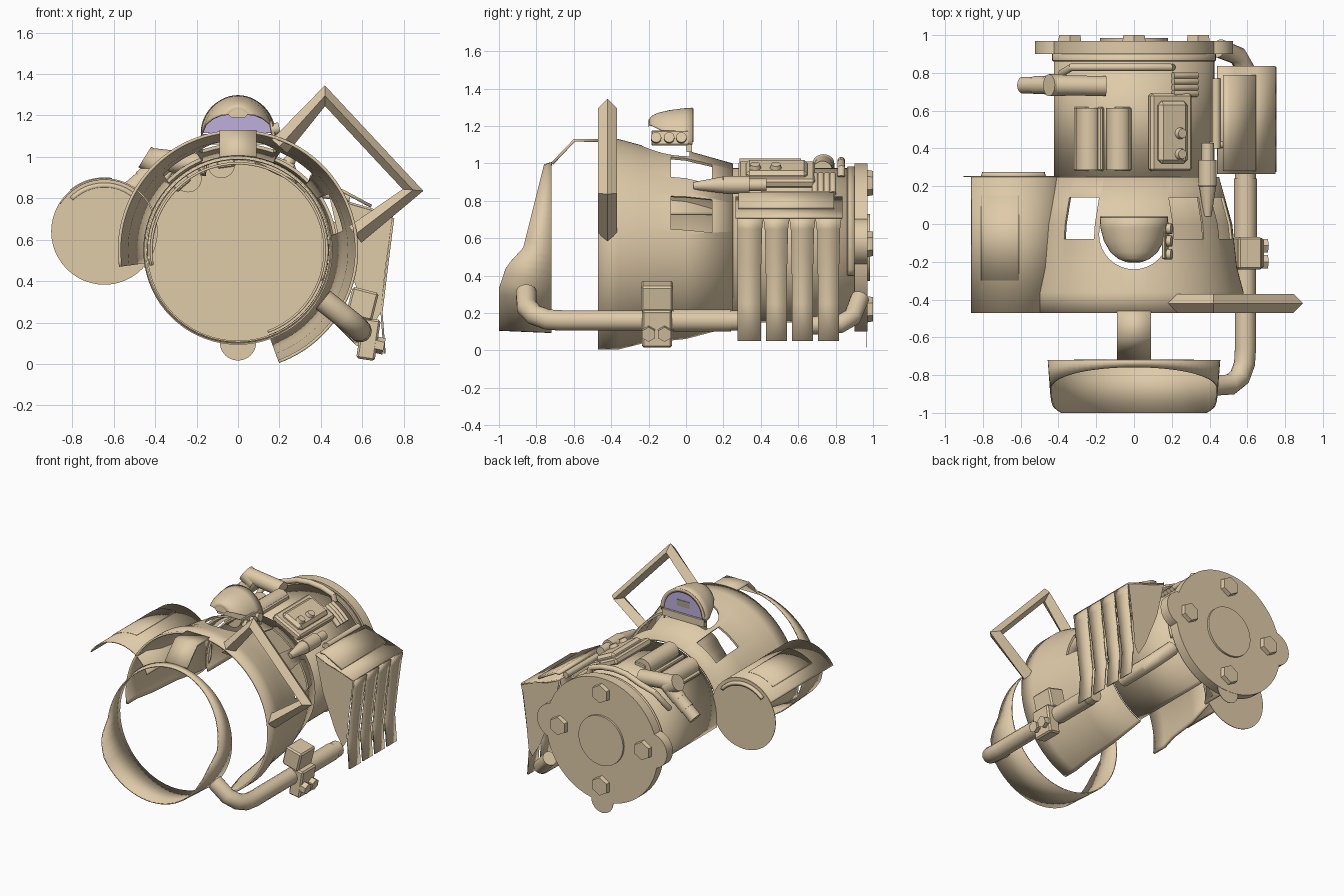
import bpy, bmesh, math
from mathutils import Vector, Matrix

if "Cube" in bpy.data.objects:
    bpy.data.objects.remove(bpy.data.objects["Cube"])

def material(name, rgb):
    m = bpy.data.materials.new(name)
    m.diffuse_color = (*rgb, 1)
    m.use_nodes = True
    m.node_tree.nodes["Principled BSDF"].inputs["Base Color"].default_value = m.diffuse_color
    return m

TAN = material("tan", (0.74, 0.595, 0.395))
PURPLE = material("purple_glass", (0.51, 0.43, 0.72))
OLIVE = material("olive_grey", (0.40, 0.35, 0.27))
CZ = 0.55   # height of the main axis
rad = math.radians

def add(name, bm, mat=TAN):
    me = bpy.data.meshes.new(name)
    bm.to_mesh(me)
    bm.free()
    ob = bpy.data.objects.new(name, me)
    bpy.context.collection.objects.link(ob)
    me.materials.append(mat)
    return ob

def thicken(ob, t):
    m = ob.modifiers.new("thickness", 'SOLIDIFY')
    m.thickness, m.offset = t, -1
    return ob

def revolve(name, prof, a0, a1, n=64, cx=0.0, cz=CZ, t=0.02, shape=None):
    """Partial surface of revolution around a y axis; prof is (y, radius)."""
    bm = bmesh.new()
    full = abs(a1 - a0 - 360) < 0.01
    rows = []
    for i in range(n if full else n + 1):
        a = rad(a0 + (a1 - a0) * i / n)
        row = []
        for y, r in prof:
            p = Vector((cx + r * math.cos(a), y, cz + r * math.sin(a)))
            row.append(bm.verts.new(shape(p) if shape else p))
        rows.append(row)
    for i in range(n):
        A, B = rows[i], rows[(i + 1) % len(rows)]
        for j in range(len(prof) - 1):
            bm.faces.new((A[j], A[j + 1], B[j + 1], B[j]))
    bm.normal_update()
    for f in bm.faces:
        c = f.calc_center_median() - Vector((cx, 0, cz))
        if f.normal.x * c.x + f.normal.z * c.z < 0:
            f.normal_flip()
    ob = add(name, bm)
    return thicken(ob, t) if t else ob

def cyl(name, p0, p1, r, r2=None, n=32, mat=TAN):
    p0, p1 = Vector(p0), Vector(p1)
    d = p1 - p0
    M = Matrix.Translation((p0 + p1) / 2) @ d.to_track_quat('Z', 'Y').to_matrix().to_4x4()
    bm = bmesh.new()
    bmesh.ops.create_cone(bm, cap_ends=True, segments=n, radius1=r,
                          radius2=r if r2 is None else r2, depth=d.length, matrix=M)
    return add(name, bm, mat)

def box(name, size, loc, roty=0.0, bevel=0.0):
    bm = bmesh.new()
    M = Matrix.Translation(loc) @ Matrix.Rotation(roty, 4, 'Y') @ Matrix.Diagonal((*size, 1))
    bmesh.ops.create_cube(bm, size=1, matrix=M)
    if bevel:
        bmesh.ops.bevel(bm, geom=bm.edges[:], offset=bevel, segments=1, affect='EDGES')
    return add(name, bm)

def on_body(a, r, y):
    return Vector((r * math.cos(rad(a)), y, CZ + r * math.sin(rad(a))))

def body_box(name, a, r, y, size, bevel=0.0):
    return box(name, size, on_body(a, r, y), rad(90 - a), bevel)

def tube(name, pts, r, res=5):
    cu = bpy.data.curves.new(name, 'CURVE')
    cu.dimensions, cu.bevel_depth, cu.bevel_resolution, cu.use_fill_caps = '3D', r, res, True
    s = cu.splines.new('POLY')
    s.points.add(len(pts) - 1)
    for p, q in zip(s.points, pts):
        p.co = (*q, 1)
    tmp = bpy.data.objects.new("tmp", cu)
    bpy.context.collection.objects.link(tmp)
    bpy.context.view_layer.update()
    me = bpy.data.meshes.new_from_object(tmp.evaluated_get(bpy.context.evaluated_depsgraph_get()))
    bpy.data.objects.remove(tmp)
    me.materials.clear()
    me.materials.append(TAN)
    ob = bpy.data.objects.new(name, me)
    bpy.context.collection.objects.link(ob)

def sheet(name, rows, t=0.015):
    """Strip through rows of matching points."""
    bm = bmesh.new()
    vs = [[bm.verts.new(p) for p in row] for row in rows]
    for A, B in zip(vs, vs[1:]):
        for j in range(len(A) - 1):
            bm.faces.new((A[j], A[j + 1], B[j + 1], B[j]))
    ob = add(name, bm)
    return thicken(ob, t) if t else ob

def plate(name, pts, mat=TAN):
    bm = bmesh.new()
    bm.faces.new([bm.verts.new(p) for p in pts])
    return add(name, bm, mat)

# Main shell, open at the lower left, with window cut-outs and a half-round hole under the hood
shell = revolve("main_shell", [(-0.47, .58), (-0.36, .58), (-0.23, .545), (0, .52), (0.25, .45)],
                -70, 188, 86, t=0.015)
cutters = [body_box("window_cutter", a, .5, .03, (.19, .22, .3)) for a in (21, 56, 124)]
cutters.append(cyl("hood_hole_cutter", (0, -.055, .9), (0, -.055, 1.3), .185))
for v in cutters[-1].data.vertices:
    v.co.y = min(v.co.y, .02)
for c in cutters:
    c.hide_render = True
    c.display_type = 'WIRE'
    m = shell.modifiers.new("cut", 'BOOLEAN')
    m.operation, m.object, m.solver = 'DIFFERENCE', c, 'EXACT'
sheet("top_strap", [[(x, y, z) for x in (.09, -.09)] for y, z in
                    ((-.46, 1.13), (-.6, 1.13), (-.72, 1.005))])

# Front ring with slanted front edge
def slant(p):
    pts = [(.05, -1), (.33, -1), (.45, -.96), (.55, -.87), (.93, -.775), (1.05, -.745)]
    f = pts[-1][1]
    for (z0, y0), (z1, y1) in zip(pts, pts[1:]):
        if p.z <= z1:
            f = y0 + (y1 - y0) * max(0, p.z - z0) / (z1 - z0)
            break
    return Vector((p.x, -.72 + p.y * (f + .72), p.z))
revolve("front_ring", [(0, .457), (1, .445)], 0, 360, 72, t=.008, shape=slant)

# Rear barrel and bolted back plate
revolve("rear_barrel", [(.24, .425), (.9, .425)], -70, 190, 64, t=.012)
revolve("barrel_collar", [(.86, .425), (.865, .434), (.9, .434)], -20, 190, 48, t=.01)
cyl("back_plate", (0, .9, CZ), (0, .97, CZ), .45, n=64)
cyl("back_boss", (0, .97, CZ), (0, .985, CZ), .18, n=40)
cyl("bottom_lug", (0, .964, .105), (0, .968, .105), .088)
for s in (-1, 1):
    cyl("side_lug", (s * .4, .9, .58), (s * .4, .97, .58), .125)
for x, z in ((0, .895), (0, .22), (.34, .57), (-.34, .57)):
    cyl("back_nut", (x, .97, z), (x, 1, z), .07, .065, n=6)

# Side tank: upper cover, raised panel and end cap
TX, TZ = -.645, .64
revolve("tank_cover", [(-.47, .257), (.25, .257)], 20, 148, 40, TX, TZ, .008)
revolve("tank_panel", [(-.3, .261), (.15, .261)], 82, 129, 20, TX, TZ, .006)
cyl("tank_end", (TX, .25, TZ), (TX, .254, TZ), .257, n=48)
revolve("tank_rim", [(.25, .235), (.275, .225)], 40, 135, 24, TX, TZ, .02)

# Carry handle with ridged section
tube("handle", [(.2, -.42, 1.05), (.42, -.42, 1.295), (.845, -.42, .84), (.565, -.42, .625)], .05, 0)

# Lower side pipe with clamp
tube("lower_pipe", [(.59, .3, .16), (.59, -.66, .16), (.585, -.74, .165), (.56, -.81, .19),
                    (.51, -.85, .23), (.41, -.855, .31)], .056)
tube("rear_pipe", [(.6, .6, .13), (.59, .82, .14), (.55, .89, .18), (.45, .93, .28)], .05)
box("clamp_block", (.13, .17, .14), (.6, -.155, .29), .25, .01)
box("clamp_plate", (.09, .16, .2), (.63, -.155, .12), .15, .01)
for y in (-.2, -.115):
    cyl("clamp_nut", (.66, y, .095), (.705, y, .085), .04, n=6)
cyl("pipe_sleeve", (.59, -.07, .16), (.59, .24, .16), .06)

# Radiator cover: sloping top plate, four hanging fins and end plates
top = [(.44, .815), (.53, .775), (.65, .74), (.745, .705)]
sheet("radiator_top", [[(x, y, z) for y in (.265, .837)] for x, z in top], .01)
fin = [(.745, .705, 0), (.737, .65, .007), (.712, .45, .012), (.688, .25, .014), (.703, .05, .014)]
for i in range(4):
    y0 = .275 + i * .139
    sheet("radiator_fin", [[(x, y0 + (0 if i == 0 else g), z), (x, y0 + .139 - g, z)]
                           for x, z, g in fin], .01)
for y in (.268, .832):
    plate("radiator_end", [(x, y, z) for x, z in top] +
          [(.71, y, .45), (.69, y, .25), (.66, y, .2), (.6, y, .3), (.5, y, .55)])
sheet("radiator_lid", [[(x, y, z) for y in (.28, .79)] for x, z in ((.47, .83), (.5, .83), (.64, .755))])

# Hood on top: arched shell, open under the front lip, purple screen at the back
HZ = 1.1
rows = []
for y, s, h, lift in ((.035, 1, 1, 0), (-.02, .99, .98, 3), (-.09, .93, .93, 18), (-.15, .8, .86, 30),
                      (-.185, .62, .77, 42), (-.2, .42, .67, 52)):
    rows.append([(.18 * s * math.cos(rad(lift + (180 - 2 * lift) * i / 28)), y,
                  HZ + .198 * h * math.sin(rad(lift + (180 - 2 * lift) * i / 28))) for i in range(29)])
sheet("hood", rows, .008)
sheet("hood_front", [rows[-1], [(x * .7, -.203, HZ + .09) for x, y, z in rows[-1]]], 0)
def arch(k, y):
    return [(.18 * k * math.cos(math.pi * i / 28), y, HZ + .015 + .18 * k * math.sin(math.pi * i / 28))
            for i in range(29)]
sheet("screen_rim", [arch(1, .034), arch(.86, .03)], .006)
plate("screen", arch(.93, .028), PURPLE)
box("screen_readout", (.1, .004, .045), (0, .031, 1.185)).data.materials[0] = OLIVE
box("hood_base", (.34, .03, .05), (0, .018, 1.085))
box("lamp_plate", (.02, .2, .08), (.165, -.085, 1.135), -.2, .005)
for y in (-.16, -.09, -.025):
    cyl("lamp", (.16, y, 1.13), (.2, y, 1.14), .028, n=16)

# Fittings on the rear barrel
for a, w in ((130, .09), (98, .09), (114, .03)):
    body_box("canister_cradle", a, .425, .45, (w, .34, .05), .008)
for a in (125, 101):
    p = on_body(a, .42, 0)
    cyl("canister", (p.x, .285, p.z), (p.x, .615, p.z), .065)
body_box("hatch_base", 64, .435, .485, (.24, .41, .05), .012)
body_box("hatch_raised", 64, .465, .485, (.17, .33, .05), .02)
for y in (.48, .37):
    p, q = on_body(60, .47, y), on_body(60, .515, y)
    cyl("hatch_knob", p, q, .036, .025, n=20)

# Exhaust, hoses and rods
cyl("exhaust_main", (-.15, .73, .96), (-.42, .735, .99), .053)
for i, r in enumerate((.052, .048, .044)):
    x, z = -.36 - i * .065, .97 - i * .055
    cyl("exhaust_stub", (x, .735, z), (x - .1, .735, z - .085), r)
cyl("exhaust_cap", (-.37, .735, .95), (-.45, .735, 1.0), .058)
tube("top_hose", [(-.39, .75, .8), (-.38, .8, .86), (-.33, .83, .93)] +
     [(x, .83, CZ + math.sqrt(.465 ** 2 - x * x)) for x in (-.22, -.1, 0, .1, .19)] +
     [(.2, .83, .93)], .02)
for i in range(4):
    y = .69 + i * .032
    tube("rib_hose", [on_body(a, .44, y) for a in (62, 55, 48, 41)], .017)
cyl("side_rod_tip", (.39, .04, .88), (.39, .2, .885), .02, .045)
cyl("side_rod", (.39, .2, .885), (.39, .34, .885), .048)
cyl("side_rod_end", (.39, .34, .885), (.39, .43, .885), .033)
cyl("thin_rod", (.435, .4, .83), (.435, .77, .83), .022)
cyl("radiator_link", (.4, .42, .82), (.54, .42, .8), .018)

# Smooth shading with sharp edges kept
bpy.ops.object.select_all(action='DESELECT')
for ob in bpy.context.scene.objects:
    if ob.type == 'MESH' and not ob.hide_render:
        ob.select_set(True)
        bpy.context.view_layer.objects.active = ob
bpy.ops.object.shade_smooth_by_angle(angle=rad(32))
